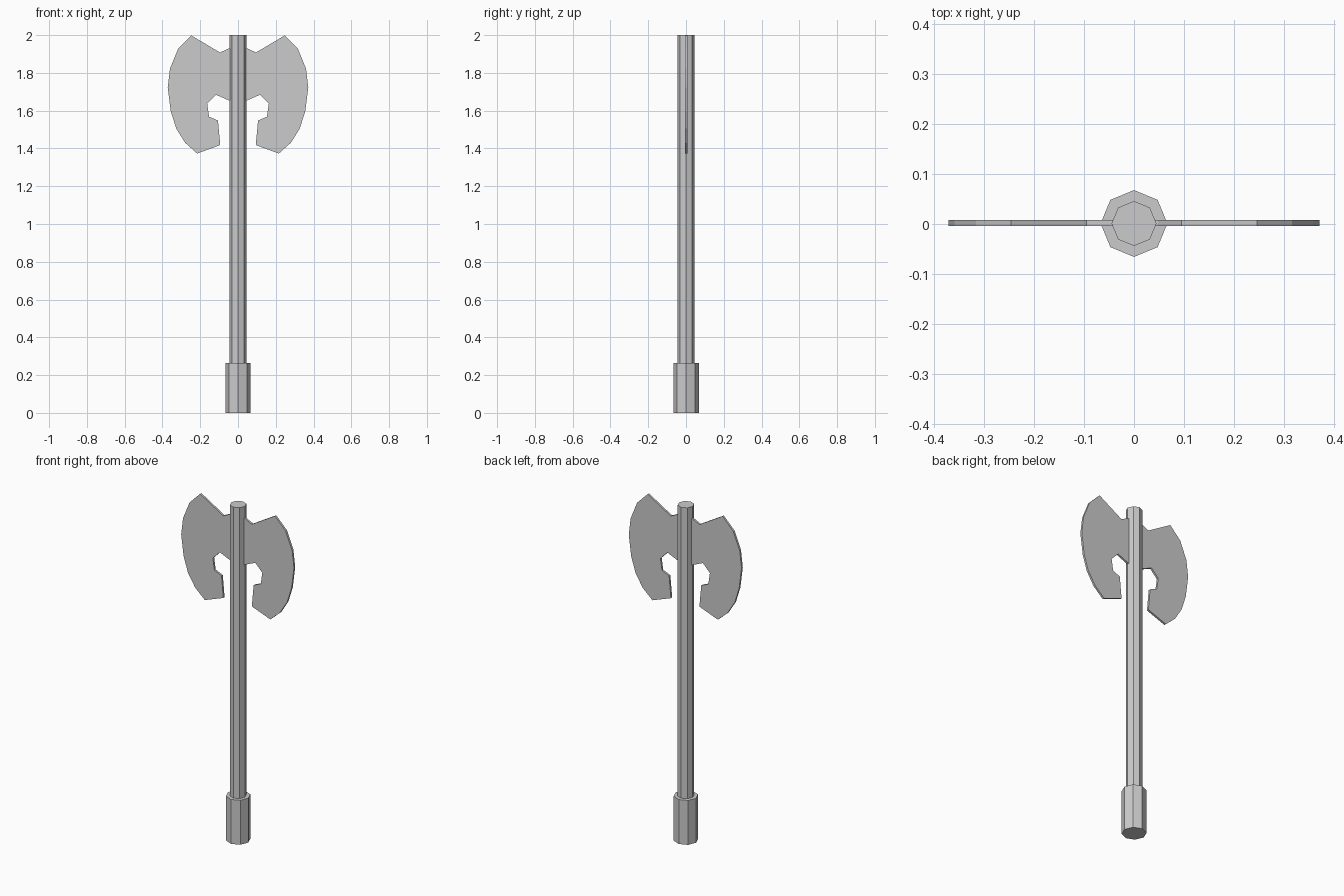
import bpy, bmesh

if "Cube" in bpy.data.objects:
    bpy.data.objects.remove(bpy.data.objects["Cube"])


def octagon(name, radius, z0, z1):
    bpy.ops.mesh.primitive_cylinder_add(vertices=8, radius=radius, depth=z1 - z0,
                                        location=(0, 0.001, (z0 + z1) / 2))
    bpy.context.object.name = name


# Shaft and thicker pommel, octagonal with corners on the axes
octagon("pommel", 0.067, 0, 0.265)
octagon("shaft", 0.045, 0.265, 2.0)

# Right half of the double blade outline (x, z), mirrored to close the loop
half = [(0.048, 1.93), (0.095, 1.908), (0.247, 1.998), (0.317, 1.928),
        (0.36, 1.823), (0.372, 1.722), (0.356, 1.597), (0.327, 1.505),
        (0.28, 1.43), (0.216, 1.373), (0.094, 1.418), (0.106, 1.548),
        (0.153, 1.568), (0.163, 1.637), (0.117, 1.684), (0.045, 1.653)]
outline = half + [(-x, z) for x, z in reversed(half)]

# Flat blade plate extruded to a thin slab
bm = bmesh.new()
face = bm.faces.new([bm.verts.new((x, -0.004, z)) for x, z in outline])
slab = bmesh.ops.extrude_face_region(bm, geom=[face])
verts = [v for v in slab["geom"] if isinstance(v, bmesh.types.BMVert)]
bmesh.ops.translate(bm, verts=verts, vec=(0, 0.012, 0))
bmesh.ops.recalc_face_normals(bm, faces=bm.faces)
mesh = bpy.data.meshes.new("double_blade")
bm.to_mesh(mesh)
bm.free()
bpy.context.collection.objects.link(bpy.data.objects.new("double_blade", mesh))
